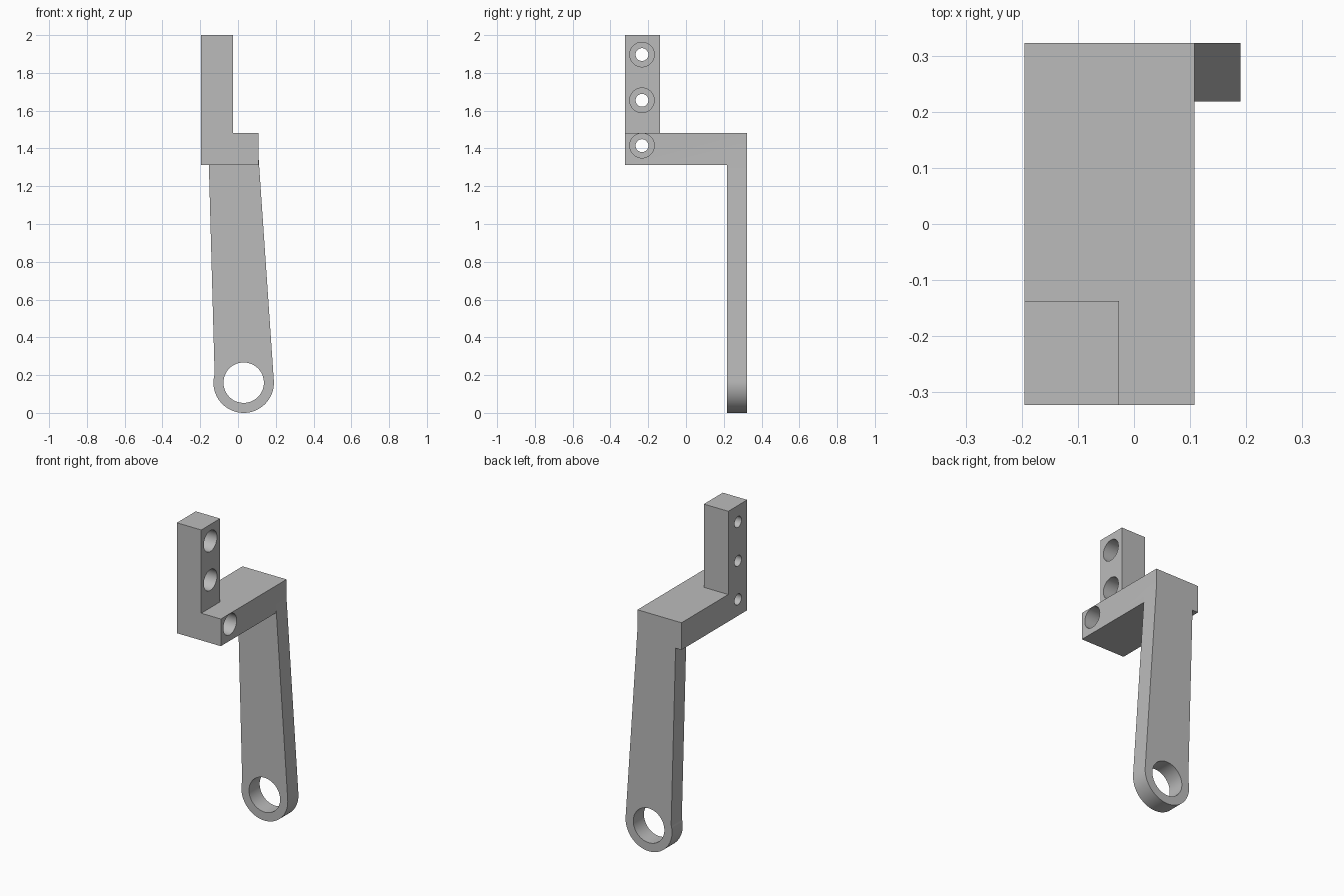
import bpy, bmesh, math
from mathutils import Matrix, Vector

if "Cube" in bpy.data.objects:
    bpy.data.objects.remove(bpy.data.objects["Cube"])

grey = bpy.data.materials.new("plain grey")
grey.use_nodes = True
grey.diffuse_color = (0.5, 0.5, 0.5, 1)
grey.node_tree.nodes["Principled BSDF"].inputs["Base Color"].default_value = (0.5, 0.5, 0.5, 1)


def add_object(name, bm):
    bmesh.ops.recalc_face_normals(bm, faces=bm.faces)
    mesh = bpy.data.meshes.new(name)
    bm.to_mesh(mesh)
    bm.free()
    mesh.materials.append(grey)
    obj = bpy.data.objects.new(name, mesh)
    bpy.context.collection.objects.link(obj)
    return obj


def box(name, low, high):
    low, high = Vector(low), Vector(high)
    bm = bmesh.new()
    bmesh.ops.create_cube(bm, size=1, matrix=Matrix.Translation((low + high) / 2)
                          @ Matrix.Diagonal((*(high - low), 1)))
    return add_object(name, bm)


def cylinder(name, center, radius, length, axis, sides):
    turn = Matrix.Rotation(math.pi / 2, 4, "Y" if axis == "X" else "X")
    bm = bmesh.new()
    bmesh.ops.create_cone(bm, cap_ends=True, segments=sides, radius1=radius, radius2=radius,
                          depth=length, matrix=Matrix.Translation(center) @ turn)
    return add_object(name, bm)


def combine(target, tool, operation):
    """Apply a boolean and remove the tool object."""
    tool.hide_render = True
    mod = target.modifiers.new("join", "BOOLEAN")
    mod.operation, mod.solver, mod.object = operation, "EXACT", tool
    bpy.context.view_layer.objects.active = target
    bpy.ops.object.modifier_apply(modifier=mod.name)
    bpy.data.objects.remove(tool)


# Horizontal arm with upright mounting post
LEFT, RIGHT, FRONT, BACK = -0.195, 0.108, -0.323, 0.323
TOP, BOTTOM = 1.482, 1.313
bracket = box("bracket", (LEFT, FRONT, BOTTOM), (RIGHT, BACK, TOP))
post = box("mounting_post", (LEFT, FRONT, BOTTOM), (-0.027, -0.137, 2.0))
combine(bracket, post, "UNION")

# Tapered lever with a rounded lower end
EYE_X, EYE_Z, EYE_R, LEVER_FRONT = 0.03, 0.16, 0.16, 0.218
start, end, steps = math.radians(164), math.radians(364), 48
outline = [(0.1, TOP), (-0.159, TOP)]
for i in range(steps + 1):
    a = start + (end - start) * i / steps
    outline.append((EYE_X + EYE_R * math.cos(a), EYE_Z + EYE_R * math.sin(a)))
bm = bmesh.new()
face = bm.faces.new([bm.verts.new((x, LEVER_FRONT, z)) for x, z in outline])
extruded = bmesh.ops.extrude_face_region(bm, geom=[face])["geom"]
bmesh.ops.translate(bm, vec=(0, BACK - LEVER_FRONT, 0),
                    verts=[v for v in extruded if isinstance(v, bmesh.types.BMVert)])
combine(bracket, add_object("lever", bm), "UNION")

# Pivot eye
combine(bracket, cylinder("eye_cutter", (EYE_X, 0.27, EYE_Z), 0.107, 0.4, "Y", 64), "DIFFERENCE")

# Counterbored screw holes
FLOOR = -0.14
for z in (1.415, 1.655, 1.897):
    combine(bracket, cylinder("screw_cutter", (0, -0.233, z), 0.034, 1, "X", 32), "DIFFERENCE")
    combine(bracket, cylinder("head_cutter", (FLOOR + 0.25, -0.233, z), 0.065, 0.5, "X", 48),
            "DIFFERENCE")

# Smooth round surfaces, crisp edges
bpy.ops.object.select_all(action="DESELECT")
bracket.select_set(True)
bpy.context.view_layer.objects.active = bracket
bpy.ops.object.shade_smooth_by_angle(angle=math.radians(25))
